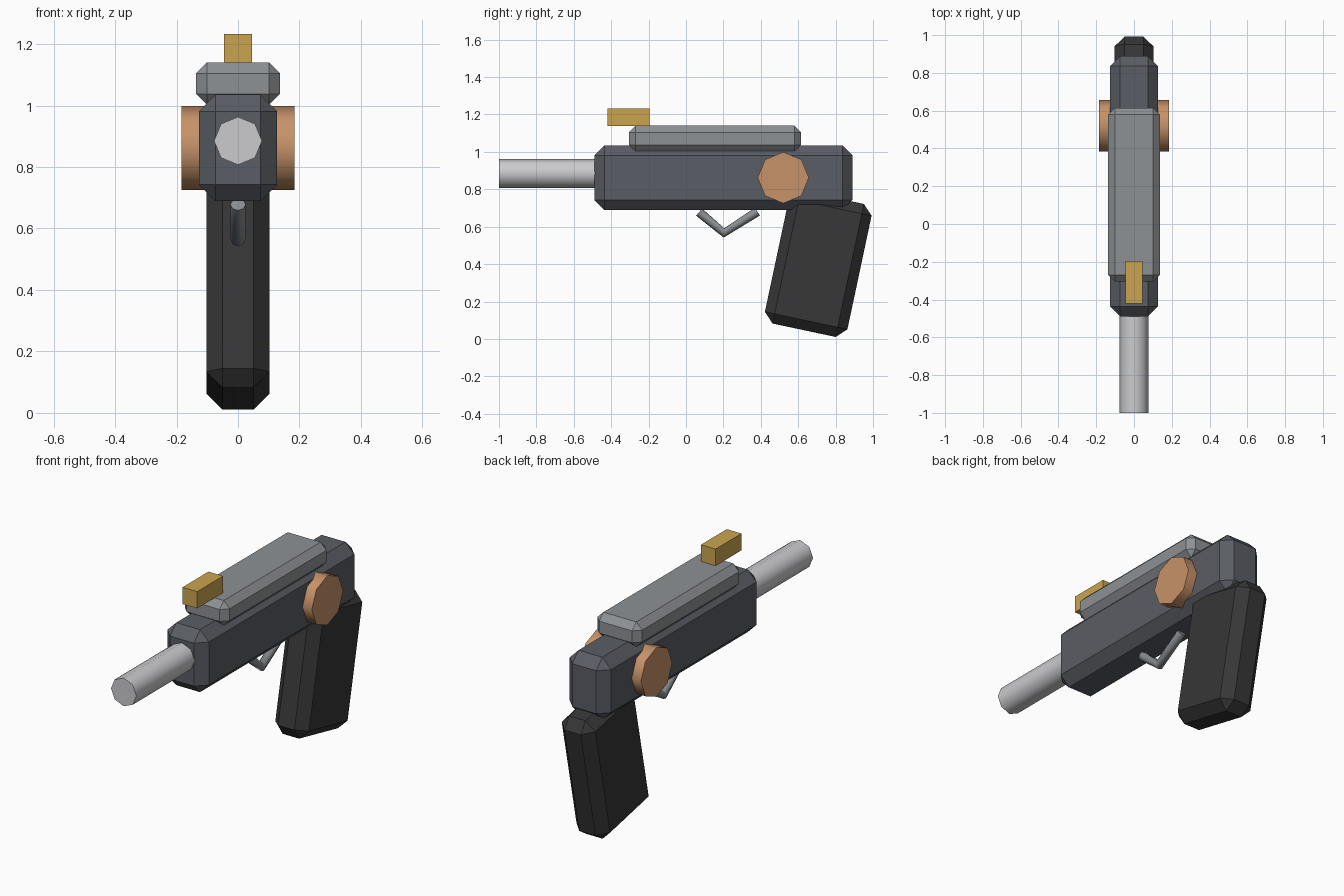
import bpy, math

if "Cube" in bpy.data.objects:
    bpy.data.objects.remove(bpy.data.objects["Cube"])


def material(name, r, g, b):
    m = bpy.data.materials.new(name)
    m.diffuse_color = (r, g, b, 1)
    m.use_nodes = True
    m.node_tree.nodes["Principled BSDF"].inputs["Base Color"].default_value = m.diffuse_color
    return m


DARK_STEEL = material("dark steel", 0.102, 0.11, 0.128)
GREY_STEEL = material("grey steel", 0.27, 0.285, 0.30)
BRIGHT_STEEL = material("bright steel", 0.60, 0.60, 0.62)
TRIGGER_GREY = material("trigger grey", 0.26, 0.27, 0.29)
BLACK = material("black grip", 0.038, 0.038, 0.038)
COPPER = material("copper", 0.57, 0.29, 0.14)
GOLD = material("gold", 0.60, 0.375, 0.08)


def finish(name, mat):
    ob = bpy.context.object
    ob.name = name
    ob.data.materials.append(mat)
    return ob


def box(name, centre, size, mat, bevel=0.0, tilt=0.0):
    """Chamfered box, optionally tilted about x."""
    bpy.ops.mesh.primitive_cube_add(size=1)
    ob = finish(name, mat)
    for v in ob.data.vertices:
        v.co = [c * s for c, s in zip(v.co, size)]
    ob.location = centre
    ob.rotation_euler.x = tilt
    if bevel:
        mod = ob.modifiers.new("chamfer", 'BEVEL')
        mod.width, mod.segments = bevel, 1
    return ob


def octagon_rod(name, centre, radius, length, rotation, mat):
    """Smooth-shaded eight-sided cylinder with a corner at the top."""
    bpy.ops.mesh.primitive_cylinder_add(vertices=8, radius=radius, depth=length,
                                        location=centre, rotation=rotation)
    ob = finish(name, mat)
    bpy.ops.object.shade_smooth_by_angle(angle=math.radians(60))
    return ob


# Main body, slide, sight and tilted grip
box("body", (0, 0.20, 0.862), (0.254, 1.38, 0.346), DARK_STEEL, 0.054)
box("slide", (0, 0.155, 1.071), (0.274, 0.92, 0.138), GREY_STEEL, 0.036)
box("sight", (0, -0.308, 1.186), (0.09, 0.226, 0.093), GOLD)
box("grip", (0, 0.707, 0.402), (0.206, 0.451, 0.727), BLACK, 0.053, math.radians(-12))

# Barrel along y, side discs along x
octagon_rod("barrel", (0, -0.73, 0.885), 0.078, 0.54, (math.pi / 2, 0, 0), BRIGHT_STEEL)
octagon_rod("side_discs", (0, 0.52, 0.862), 0.137, 0.368, (0, math.pi / 2, 0), COPPER)

# Bent trigger wire
curve = bpy.data.curves.new("trigger", 'CURVE')
curve.dimensions = '3D'
curve.bevel_depth = 0.025
curve.bevel_resolution = 2
curve.use_fill_caps = True
spline = curve.splines.new('POLY')
path = [(0.07, 0.678), (0.203, 0.567), (0.382, 0.681)]
spline.points.add(len(path) - 1)
for p, (y, z) in zip(spline.points, path):
    p.co = (0, y, z, 1)
spline.use_smooth = True
curve.materials.append(TRIGGER_GREY)
bpy.context.collection.objects.link(bpy.data.objects.new("trigger", curve))
